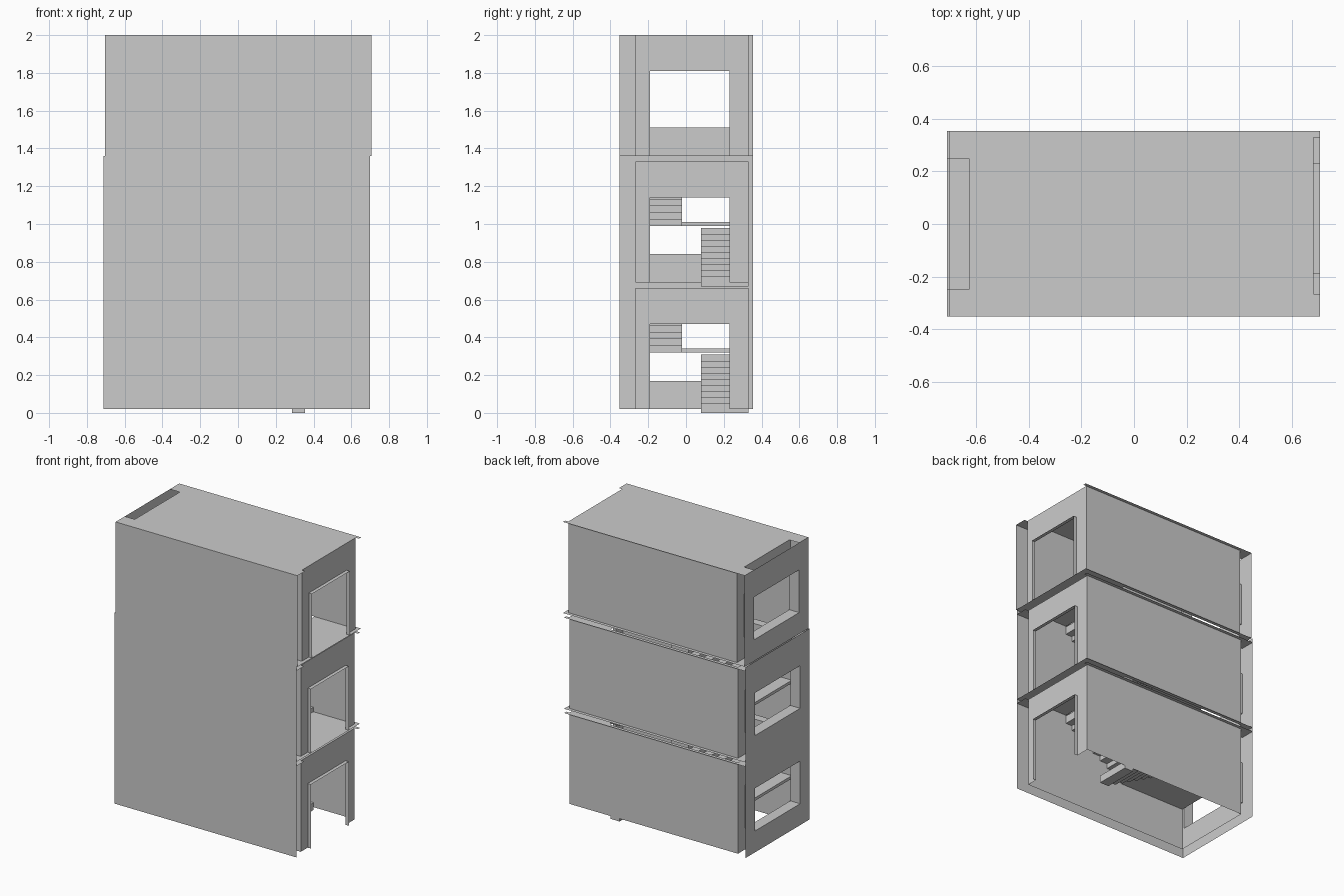
import bpy, bmesh

if "Cube" in bpy.data.objects:
    bpy.data.objects.remove(bpy.data.objects["Cube"])

# Main plan lines: outer facade sheets and the inner room shell
XL, XR, YF, YB = -0.707, 0.705, -0.352, 0.354
IL, IR, IF, IB = -0.63, 0.68, -0.267, 0.33
H, PITCH, BASE = 0.64, 0.67, 0.02
STAIR_X, TURN_X = 0.36, -0.18


def finish(name, bm, offset):
    bmesh.ops.remove_doubles(bm, verts=bm.verts, dist=1e-5)
    me = bpy.data.meshes.new(name)
    bm.to_mesh(me)
    bm.free()
    ob = bpy.data.objects.new(name, me)
    ob.location = offset
    bpy.context.collection.objects.link(ob)
    return ob


def panel(name, axis, pos, rect, offset, holes=()):
    """Flat sheet perpendicular to an axis; rect and holes are (u0, u1, v0, v1)."""
    bm = bmesh.new()
    rects = [rect, *holes]
    us = sorted({u for r in rects for u in r[:2]})
    vs = sorted({v for r in rects for v in r[2:]})

    def point(u, v):
        p = [u, v]
        p.insert(axis, pos)
        return bm.verts.new(p)

    for a, b in zip(us, us[1:]):
        for c, d in zip(vs, vs[1:]):
            u, v = (a + b) / 2, (c + d) / 2
            if any(h[0] < u < h[1] and h[2] < v < h[3] for h in holes):
                continue
            bm.faces.new([point(a, c), point(b, c), point(b, d), point(a, d)])
    return finish(name, bm, offset)


def reveal(name, x0, x1, path, offset):
    """Sheet following a (y, z) path, running from x0 to x1."""
    bm = bmesh.new()
    for (y0, z0), (y1, z1) in zip(path, path[1:]):
        bm.faces.new([bm.verts.new(p) for p in
                      ((x0, y0, z0), (x1, y0, z0), (x1, y1, z1), (x0, y1, z1))])
    return finish(name, bm, offset)


def prism(name, profile, y0, y1, offset):
    """Solid made by extruding an (x, z) profile along y."""
    bm = bmesh.new()
    face = bm.faces.new([bm.verts.new((x, y0, z)) for x, z in profile])
    ext = bmesh.ops.extrude_face_region(bm, geom=[face])
    for v in ext["geom"]:
        if isinstance(v, bmesh.types.BMVert):
            v.co.y = y1
    bmesh.ops.recalc_face_normals(bm, faces=bm.faces)
    return finish(name, bm, offset)


def flight(name, x, z, direction, steps, rise, y0, y1, offset, tread=0.06):
    """Stair flight with a stepped underside."""
    top, under = [], []
    for i in range(steps):
        a, b = x + direction * tread * i, x + direction * tread * (i + 1)
        lap = direction * 0.01
        top += [(a, z + rise * (i + 1)), (b, z + rise * (i + 1))]
        under += [(a + (lap if i else 0), z + rise * i - 0.02),
                  (b + lap, z + rise * i - 0.02)]
    under[-1] = (top[-1][0], under[-1][1])
    return prism(name, top + under[::-1], y0, y1, offset)


window = (-0.25, 0.25, 0.15, 0.45)
door = (-0.19, 0.23, 0, 0.45)
shaft_gap = (XL, IL, -0.25, 0.25)
door_notch = (IR, XR, IF, IB)
stairwell = (IL, STAIR_X, IF, IB)

for k, dx in enumerate((-0.005, -0.005, 0.003)):
    o = (dx, 0, BASE + PITCH * k)
    n = f"_{k + 1}"
    last = k == 2
    top = H if last else PITCH

    # Outer facade sheets
    panel("front_facade" + n, 1, YF, (XL, XR, 0, top), o)
    panel("left_facade" + n, 0, XL, (YF, YB, 0, top), o, [window])

    # Inner room walls
    panel("front_inner_wall" + n, 1, IF, (IL, IR, 0, H), o)
    panel("back_wall" + n, 1, IB, (IL, IR, 0, H), o)
    panel("left_inner_wall" + n, 0, IL, (IF, IB, 0, H), o, [window])
    panel("right_wall" + n, 0, IR, (IF, IB, 0, H), o, [door])

    # Window lining and projecting door frame
    y0, y1, z0, z1 = window
    reveal("window_lining" + n, XL, IL,
           [(y0, z0), (y1, z0), (y1, z1), (y0, z1), (y0, z0)], o)
    y0, y1, z0, z1 = door
    reveal("door_frame" + n, IR, XR, [(y0, z0), (y0, z1), (y1, z1), (y1, z0)], o)

    # Ceiling or roof, and the floor of the upper storeys
    holes = [shaft_gap, door_notch] + ([] if last else [stairwell])
    panel("roof" if last else "ceiling" + n, 2, H, (XL, XR, YF, YB), o, holes)
    if k:
        panel("floor" + n, 2, 0, (XL, XR, YF, YB), o, [shaft_gap, stairwell])

    # Two-flight stair with half landing
    if not last:
        flight("lower_flight" + n, STAIR_X, 0, -1, 9, 0.032, 0.08, IB, o)
        flight("upper_flight" + n, TURN_X, 0.32, 1, 9, 0.035, IF, -0.02, o)
        prism("landing" + n, [(IL, 0.30), (TURN_X, 0.30), (TURN_X, 0.32), (IL, 0.32)],
              IF, IB, o)
